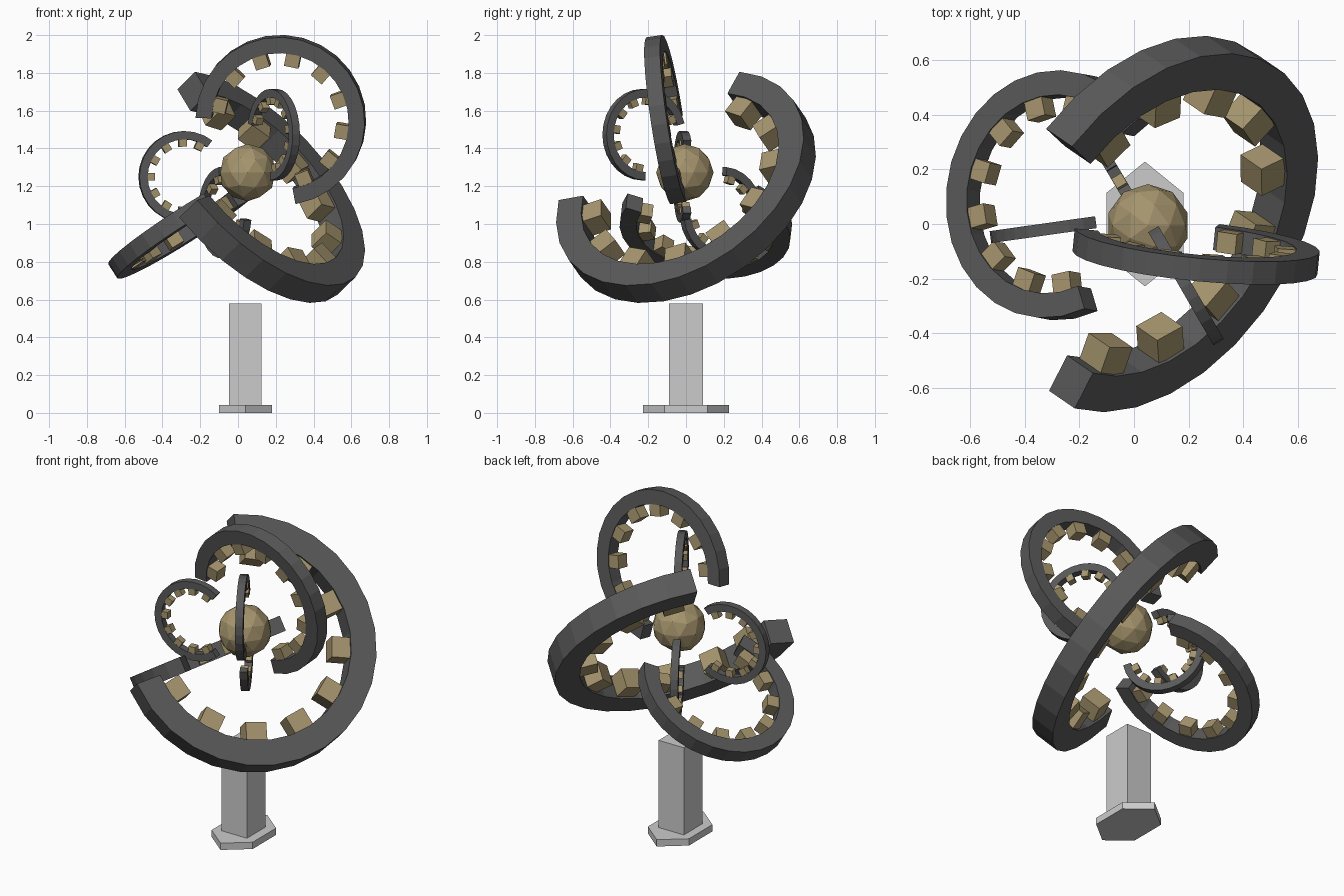
import bpy, bmesh, math
from mathutils import Vector, Matrix

if "Cube" in bpy.data.objects:
    bpy.data.objects.remove(bpy.data.objects["Cube"])


def make_mat(name, rgb):
    m = bpy.data.materials.new(name)
    m.diffuse_color = (*rgb, 1)
    m.use_nodes = True
    m.node_tree.nodes["Principled BSDF"].inputs["Base Color"].default_value = m.diffuse_color
    return m


DARK = make_mat("dark_metal", (0.10, 0.10, 0.10))
TAN = make_mat("tan_brass", (0.38, 0.30, 0.155))
CORE = Vector((0.051, -0.006, 1.272))
SEGS, TEETH = 20, 9


def finish(bm, name, mat=None):
    bmesh.ops.recalc_face_normals(bm, faces=bm.faces)
    me = bpy.data.meshes.new(name)
    bm.to_mesh(me)
    bm.free()
    ob = bpy.data.objects.new(name, me)
    bpy.context.collection.objects.link(ob)
    if mat:
        me.materials.append(mat)
    return ob


def open_ring(name, centre, normal, outer, sec, tooth, gap_dir=None, gap=105):
    """Square-section open ring whose gap points along gap_dir, with inner cubes."""
    c, n = Vector(centre), Vector(normal).normalized()
    g = Vector(gap_dir) if gap_dir else CORE - c
    e1 = (g - n * g.dot(n)).normalized()
    e2 = n.cross(e1)

    def radial(t):
        a = math.radians(gap / 2 + t * (360 - gap))
        return e1 * math.cos(a) + e2 * math.sin(a)

    # swept band
    bm = bmesh.new()
    loops = []
    for i in range(SEGS + 1):
        r = radial(i / SEGS)
        loops.append([bm.verts.new(c + r * (outer - d) + n * h)
                      for d, h in ((0, -sec / 2), (0, sec / 2), (sec, sec / 2), (sec, -sec / 2))])
    for a, b in zip(loops, loops[1:]):
        for k in range(4):
            j = (k + 1) % 4
            bm.faces.new((a[k], a[j], b[j], b[k]))
    bm.faces.new(loops[0])
    bm.faces.new(loops[-1])
    finish(bm, name, DARK)

    # evenly spaced inner cubes
    bm = bmesh.new()
    for i in range(TEETH):
        r = radial(0.045 + 0.91 * i / (TEETH - 1))
        t = n.cross(r)
        pos = c + r * (outer - sec - tooth * 0.42)
        m = Matrix((r, t, n)).transposed().to_4x4()
        bmesh.ops.create_cube(bm, size=tooth, matrix=Matrix.Translation(pos) @ m)
    finish(bm, name + "_blocks", TAN)


# large rings
open_ring("main_ring", (0.065, 0, 1.195), (0.64, -0.44, 0.63), 0.73, 0.147, 0.12,
          (-0.30, -0.143, 0.197), 107)
open_ring("upper_ring", (0.227, -0.10, 1.55), (0.10, 1, 0.15), 0.45, 0.085, 0.076,
          (-0.656, 0.1, -0.755), 102)
open_ring("lower_ring", (-0.28, 0.105, 0.995), (-0.64, 0.12, 1), 0.455, 0.09, 0.077)

# small rings
open_ring("small_left_ring", (-0.285, -0.014, 1.25), (-0.14, 0.99, 0), 0.242, 0.044, 0.042,
          (1, 0.14, 0))
open_ring("small_front_ring", (0.188, -0.222, 1.473), (0.866, 0.5, 0), 0.242, 0.044, 0.042)
open_ring("small_back_ring", (-0.07, 0.185, 1.06), (0.86, 0.51, 0), 0.242, 0.044, 0.042)

# faceted core ball
bm = bmesh.new()
bmesh.ops.create_icosphere(bm, subdivisions=2, radius=0.152, matrix=Matrix.Translation(CORE))
finish(bm, "core_ball", TAN)

# pedestal column
bm = bmesh.new()
bmesh.ops.create_cube(bm, size=1, matrix=Matrix.Translation((0.038, 0, 0.31))
                      @ Matrix.Diagonal((0.172, 0.18, 0.54, 1)))
finish(bm, "pedestal_column")

# hexagonal foot, narrower in x
bm = bmesh.new()
bmesh.ops.create_cone(bm, cap_ends=True, segments=6, radius1=1, radius2=1, depth=1)
if max(v.co.x for v in bm.verts) > 0.95:
    bmesh.ops.rotate(bm, verts=bm.verts, matrix=Matrix.Rotation(math.pi / 2, 3, 'Z'))
bmesh.ops.transform(bm, verts=bm.verts, matrix=Matrix.Translation((0.04, 0, 0.021))
                    @ Matrix.Diagonal((0.162, 0.228, 0.042, 1)))
finish(bm, "pedestal_foot")
